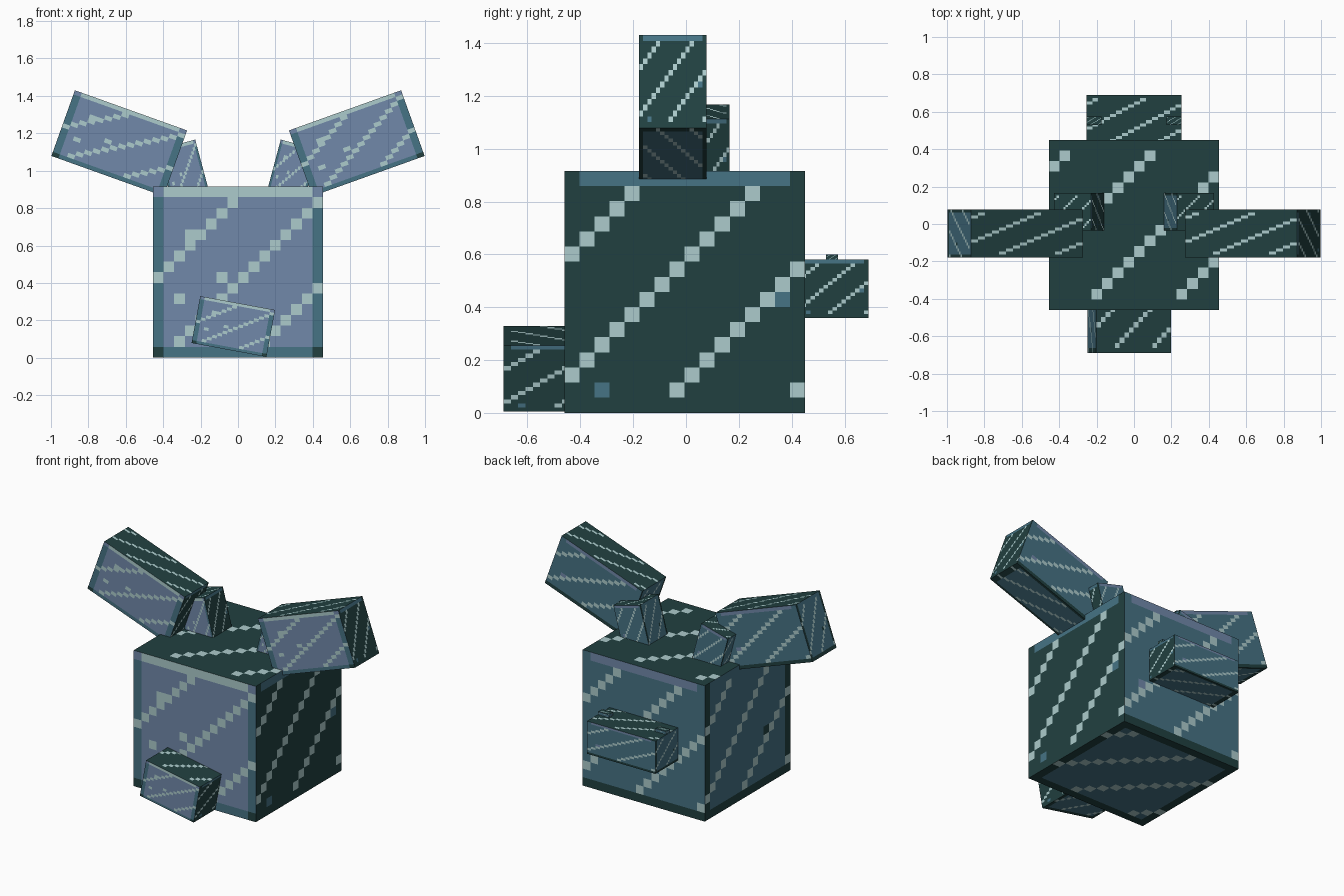
import bpy
from math import radians
from mathutils import Vector, Matrix

if "Cube" in bpy.data.objects:
    bpy.data.objects.remove(bpy.data.objects["Cube"])


def linear(c):
    c /= 255
    return c / 12.92 if c <= 0.04045 else ((c + 0.055) / 1.055) ** 2.4


PALETTE = {
    "pale_aqua": (172, 203, 204),
    "periwinkle": (113, 137, 170),
    "teal": (70, 115, 133),
    "dark_green": (33, 64, 64),
}
MATS = []
for mat_name, rgb in PALETTE.items():
    m = bpy.data.materials.new(mat_name)
    m.diffuse_color = [linear(c) for c in rgb] + [1]
    m.use_nodes = True
    m.node_tree.nodes["Principled BSDF"].inputs["Base Color"].default_value = m.diffuse_color
    MATS.append(m)
PALE, PERI, TEAL, DARK = range(4)
N = 16   # tiles along each side face

X, Y, Z = Vector((1, 0, 0)), Vector((0, 1, 0)), Vector((0, 0, 1))
# side: (u axis, v axis, base colour, stripe offset, stray tiles)
SIDES = {
    "front": (X, Z, PERI, 7, {(3, 11): PALE, (2, 5): PALE, (6, 7): PALE}),
    "right": (Y, Z, DARK, 2, {(2, 1): TEAL, (14, 7): TEAL}),
    "top": (X, Y, DARK, 5, {}),
    "back": (-X, Z, TEAL, 2, {(2, 5): PERI}),
    "left": (-Y, Z, TEAL, 2, {(11, 6): DARK}),
    "bottom": (-X, Y, TEAL, 4, {}),
}


def tile_colour(side, i, j):
    """Diagonal pale stripes on a base colour, with a border per side."""
    _, _, base, offset, strays = SIDES[side]
    last = N - 1
    if (i, j) in strays:
        return strays[i, j]
    if 0 < j < last and (j - i - offset) % 8 == 0:
        return PALE
    edge_u, low, high = i in (0, last), j == 0, j == last
    if side == "front":
        if high:
            return PERI if edge_u else PALE
        if low:
            return DARK if edge_u else TEAL
        return TEAL if edge_u else base
    if side == "right":
        return TEAL if high and not edge_u else base
    if side == "back":
        return DARK if low else PERI if high and not edge_u else base
    if side == "left":
        return DARK if edge_u or low else base
    if side == "bottom":
        return DARK if edge_u or low or high else base
    return base


def striped_box(name, centre, size, tilt=0):
    """Box with tiled sides, tilted about the front-back axis."""
    half = Vector(size) / 2
    verts, index, faces, colours = [], {}, [], []

    def vert(p):
        key = tuple(round(c, 4) for c in p)
        if key not in index:
            index[key] = len(verts)
            verts.append(p * half)
        return index[key]

    for side, (u, v, *_) in SIDES.items():
        n = u.cross(v)
        for i in range(N):
            for j in range(N):
                corners = ((i, j), (i + 1, j), (i + 1, j + 1), (i, j + 1))
                faces.append([vert(n + u * (2 * a / N - 1) + v * (2 * b / N - 1))
                              for a, b in corners])
                colours.append(tile_colour(side, i, j))
    mesh = bpy.data.meshes.new(name)
    mesh.from_pydata(verts, [], faces)
    for m in MATS:
        mesh.materials.append(m)
    mesh.polygons.foreach_set("material_index", colours)
    obj = bpy.data.objects.new(name, mesh)
    obj.matrix_world = (Matrix.Translation(centre)
                        @ Matrix.Rotation(radians(tilt), 4, "Y"))
    bpy.context.collection.objects.link(obj)
    return obj


# Component-wise product used to scale unit corners
def _scale(p, h):
    return Vector((p.x * h.x, p.y * h.y, p.z * h.z))


# Main body, crooked snout and tail block
striped_box("body", (0, -0.005, 0.458), (0.91, 0.91, 0.915))
striped_box("snout", (-0.025, -0.47, 0.167), (0.407, 0.44, 0.255), 10.5)
striped_box("tail", (0, 0.555, 0.47), (0.51, 0.27, 0.22))

# Paired parts
for s, label in ((-1, "left"), (1, "right")):
    striped_box(label + "_ear", (s * 0.635, -0.05, 1.147), (0.637, 0.256, 0.373), -s * 19.7)
    striped_box(label + "_inner_ear", (s * 0.289, 0.065, 0.995), (0.205, 0.2, 0.3), s * 15)
    striped_box(label + "_tail_nub", (s * 0.213, 0.552, 0.585), (0.08, 0.045, 0.03))
